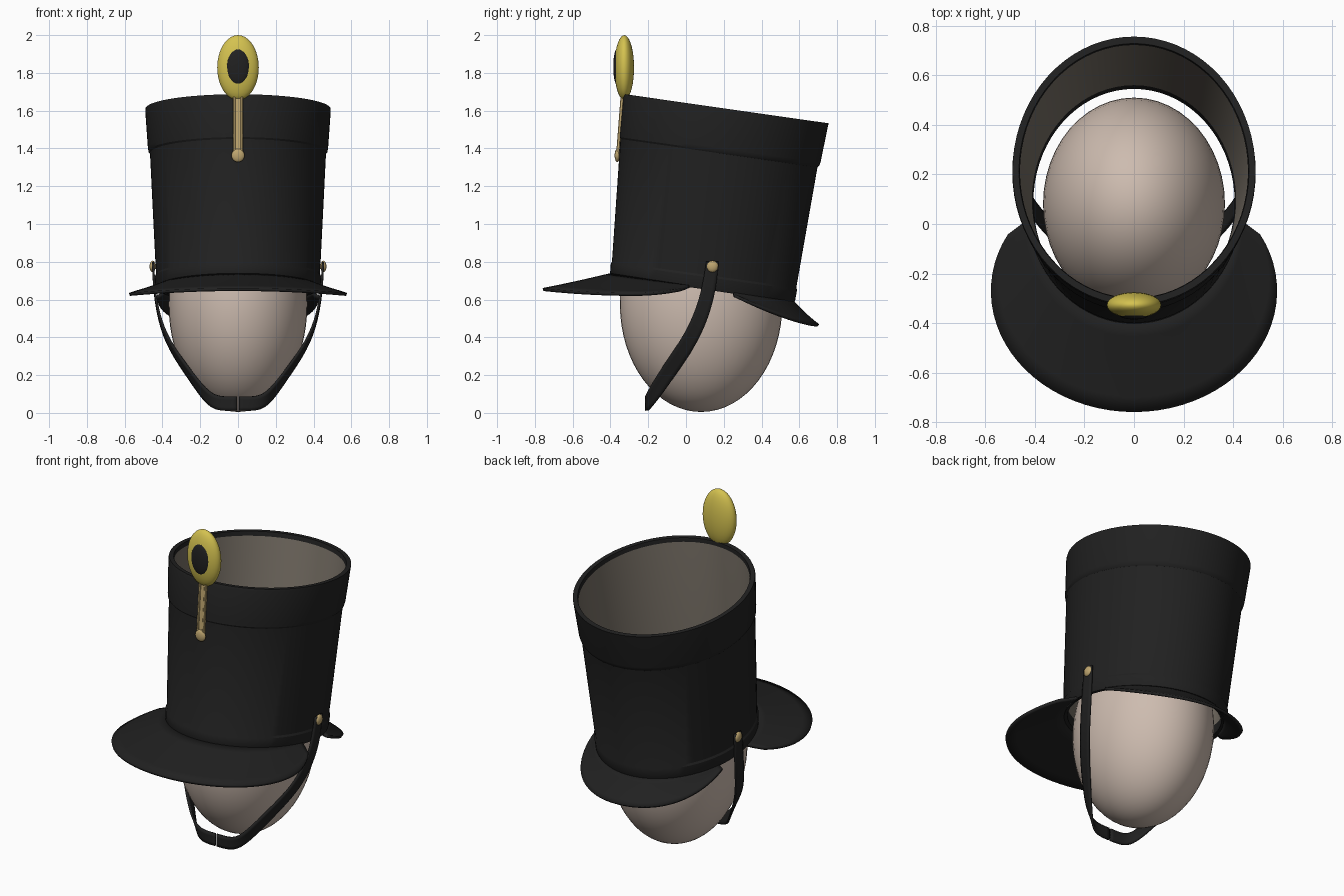
import bpy, math
from math import sin, cos, pi, radians

if "Cube" in bpy.data.objects:
    bpy.data.objects.remove(bpy.data.objects["Cube"])


def material(name, r, g, b):
    m = bpy.data.materials.new(name)
    m.diffuse_color = (r, g, b, 1)
    m.use_nodes = True
    m.node_tree.nodes["Principled BSDF"].inputs["Base Color"].default_value = m.diffuse_color
    return m


BLACK = material("black_felt", 0.015, 0.015, 0.015)
LINING = material("grey_lining", 0.19, 0.165, 0.135)
SKIN = material("pale_beige", 0.61, 0.50, 0.43)
GOLD = material("yellow_gold", 0.66, 0.54, 0.08)
BRASS = material("tan_brass", 0.52, 0.38, 0.16)


def make(name, verts, faces, *mats):
    mesh = bpy.data.meshes.new(name)
    mesh.from_pydata(verts, [], faces)
    for m in mats:
        mesh.materials.append(m)
    ob = bpy.data.objects.new(name, mesh)
    bpy.context.collection.objects.link(ob)
    return ob


def smooth(ob, angle=40):
    bpy.ops.object.select_all(action='DESELECT')
    ob.select_set(True)
    bpy.context.view_layer.objects.active = ob
    bpy.ops.object.shade_smooth_by_angle(angle=radians(angle))


def mirror(ob):
    ob.modifiers.new("mirror", 'MIRROR')


def ellipsoid(name, loc, size, mat, seg=32, rings=18):
    bpy.ops.mesh.primitive_uv_sphere_add(segments=seg, ring_count=rings, radius=1, location=loc)
    ob = bpy.context.object
    ob.name = name
    ob.scale = size
    bpy.ops.object.transform_apply(location=True, rotation=False, scale=True)
    ob.data.materials.append(mat)
    smooth(ob, 60)
    return ob


def grid_faces(rows, cols):
    return [(r * cols + c, r * cols + c + 1, (r + 1) * cols + c + 1, (r + 1) * cols + c)
            for r in range(rows - 1) for c in range(cols - 1)]


# Hat body: tilted oval rings (front y, front z, back y, back z, half width)
RINGS = [
    (-.398, .728, .572, .583, .432), (-.402, .738, .578, .595, .437),
    (-.398, .790, .588, .652, .440), (-.392, .800, .584, .664, .434),
    (-.347, 1.450, .696, 1.300, .466), (-.352, 1.460, .706, 1.310, .474),
    (-.350, 1.480, .712, 1.325, .477), (-.332, 1.675, .752, 1.520, .491),
    (-.326, 1.687, .756, 1.533, .490), (-.300, 1.684, .728, 1.536, .464),
    (-.298, 1.660, .722, 1.510, .460), (-.365, .790, .560, .660, .412),
    (-.368, .730, .545, .590, .406)]
N = 72
verts, faces = [], []
for yf, zf, yb, zb, rx in RINGS:
    for i in range(N):
        a = 2 * pi * i / N
        s = sin(a)
        verts.append((rx * cos(a), (yf + yb) / 2 + s * (yb - yf) / 2,
                      (zf + zb) / 2 + s * (zb - zf) / 2))
R = len(RINGS)
for r in range(R):
    for i in range(N):
        j, q = (i + 1) % N, (r + 1) % R
        faces.append((r * N + i, r * N + j, q * N + j, q * N + i))
hat = make("hat_body", verts, faces, BLACK, LINING)
for p in hat.data.polygons:
    p.material_index = 1 if p.index // N == 10 else 0   # inner wall
smooth(hat, 30)


# Peaks: swept from the hat's lower edge to a wider oval
def peak(name, a0, a1, b0, b1, cy, rx, ry, height, bulge, n=48, m=6):
    pts = []
    for k in range(m + 1):
        t = k / m
        for i in range(n + 1):
            u = i / n
            a, b = radians(a0 + (a1 - a0) * u), radians(b0 + (b1 - b0) * u)
            xi, yi = .425 * cos(a), .087 + .478 * sin(a)
            zi = .735 - .153 * (yi + .4)
            xo, yo, zo = rx * cos(b), cy + ry * sin(b), height(sin(b))
            pts.append((xi + (xo - xi) * t, yi + (yo - yi) * t,
                        zi + (zo - zi) * t + bulge * sin(pi * t)))
    ob = make(name, pts, grid_faces(m + 1, n + 1), BLACK)
    mod = ob.modifiers.new("thickness", 'SOLIDIFY')
    mod.thickness = .016
    mod.offset = 0
    smooth(ob)


peak("front_peak", -8, -172, 28, -208, -.27, .575, .487,
     lambda s: .627 + (.1 if s > 0 else .026) * s * s, -.002)
peak("rear_peak", 20, 160, 0, 180, .26, .43, .44,
     lambda s: .620 - .157 * (1 - (1 - max(0, min(1, s))) ** 1.4), -.006)

# Head form
ellipsoid("head_form", (0, .08, .575), (.367, .43, .57), SKIN, 48, 32)

# Chin strap: centre point, then half width in y and z
STRAP = [(.450, .140, .800, .033, .000), (.445, .125, .680, .036, -.005),
         (.432, .100, .570, .037, -.010), (.400, .050, .440, .036, -.018),
         (.345, -.015, .330, .035, -.022), (.275, -.085, .230, .032, -.026),
         (.200, -.155, .125, .024, -.032), (.145, -.195, .066, .010, -.037),
         (.090, -.209, .047, .003, -.038), (.005, -.212, .050, .000, -.037)]
pts = [(x, y + k * wy, z + k * wz) for x, y, z, wy, wz in STRAP for k in (-1, 1)]
strap = make("chin_strap", pts, grid_faces(len(STRAP), 2), BLACK)
sub = strap.modifiers.new("round", 'SUBSURF')
sub.levels = sub.render_levels = 2
sub.boundary_smooth = 'PRESERVE_CORNERS'
thick = strap.modifiers.new("thickness", 'SOLIDIFY')
thick.thickness = .012
thick.offset = 0
mirror(strap)
smooth(strap)

# Strap buttons
mirror(ellipsoid("strap_button", (.452, .14, .775), (.016, .031, .031), BRASS, 16, 10))

# Pompon with dark centre
ellipsoid("pompon", (0, -.327, 1.828), (.11, .052, .172), GOLD)
ellipsoid("pompon_centre", (0, -.366, 1.832), (.06, .019, .094), BLACK)


# Front loop: plate with a cord along each side, ending in a button
def bar(name, x0, x1, depth):
    top, low = (-.337, 1.68), (-.361, 1.37)
    v = [(x, y - d, z) for y, z in (low, top) for d in (-.008, depth) for x in (x0, x1)]
    f = [(0, 1, 5, 4), (2, 6, 7, 3), (0, 4, 6, 2), (1, 3, 7, 5), (0, 2, 3, 1), (4, 5, 7, 6)]
    ob = make(name, v, f, BRASS)
    bev = ob.modifiers.new("bevel", 'BEVEL')
    bev.width = .003
    return ob


bar("loop_plate", -.02, .02, .004)
mirror(bar("loop_cord", .012, .026, .009))
ellipsoid("loop_button", (0, -.364, 1.363), (.035, .014, .035), BRASS, 20, 12)
